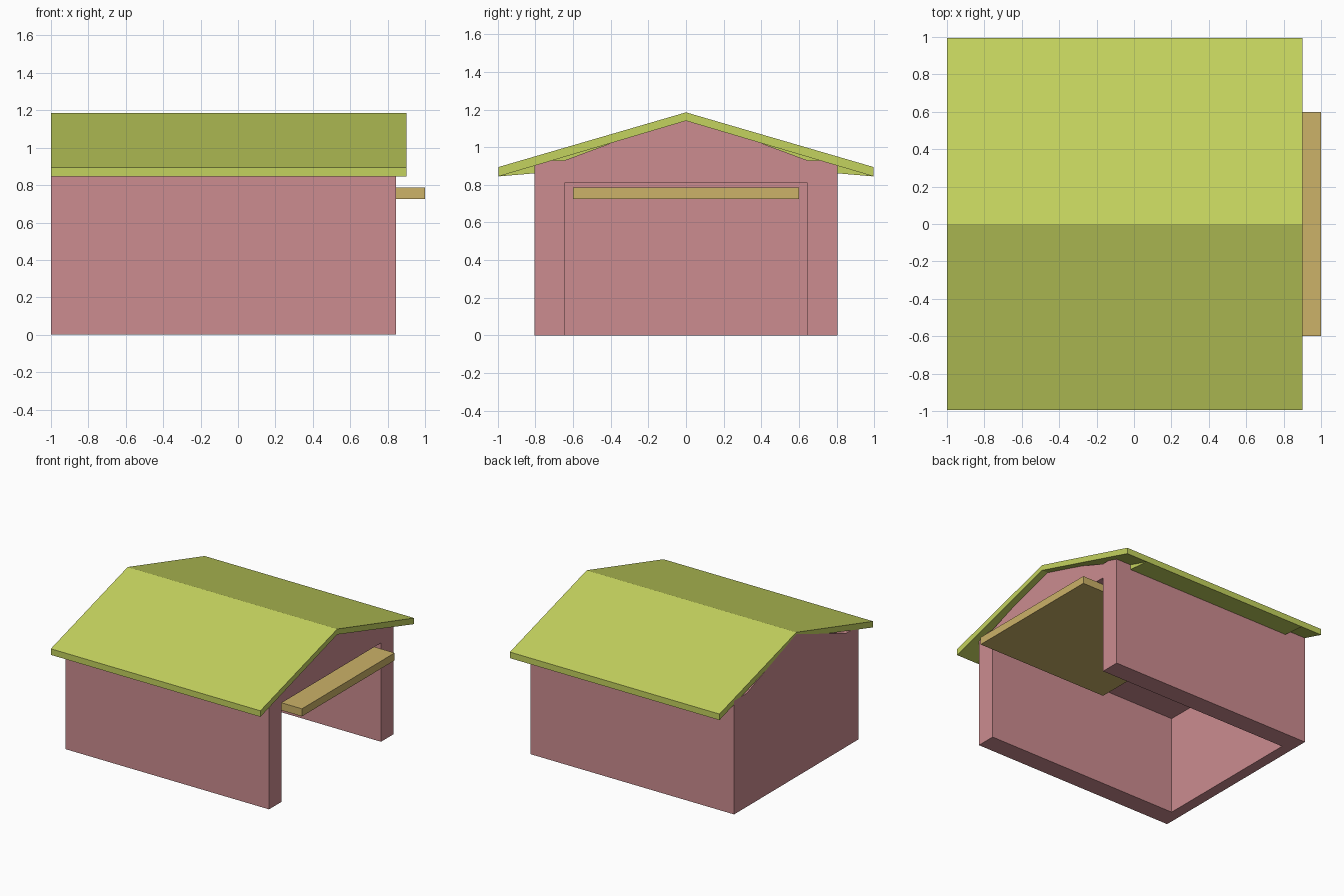
import bpy
import bmesh
from mathutils import Vector

if "Cube" in bpy.data.objects:
    bpy.data.objects.remove(bpy.data.objects["Cube"], do_unlink=True)


def material(name, srgb):
    linear = [((c / 255 + 0.055) / 1.055) ** 2.4 for c in srgb] + [1]
    mat = bpy.data.materials.new(name)
    mat.use_nodes = True
    mat.diffuse_color = linear
    mat.node_tree.nodes["Principled BSDF"].inputs["Base Color"].default_value = linear
    return mat


def prism(name, profile, x0, x1, mat):
    """Extrude a (y, z) profile along x."""
    bm = bmesh.new()
    face = bm.faces.new([bm.verts.new((x0, y, z)) for y, z in profile])
    result = bmesh.ops.extrude_face_region(bm, geom=[face])
    moved = [v for v in result["geom"] if isinstance(v, bmesh.types.BMVert)]
    bmesh.ops.translate(bm, verts=moved, vec=Vector((x1 - x0, 0, 0)))
    bmesh.ops.recalc_face_normals(bm, faces=bm.faces)
    mesh = bpy.data.meshes.new(name)
    bm.to_mesh(mesh)
    bm.free()
    mesh.materials.append(mat)
    obj = bpy.data.objects.new(name, mesh)
    bpy.context.collection.objects.link(obj)
    return obj


def rectangle(half, low, high):
    return [(-half, low), (half, low), (half, high), (-half, high)]


pink = material("pink wall", (204, 140, 144))
green = material("lime roof", (196, 210, 94))
wood = material("tan wood", (204, 178, 104))

BACK, FRONT, ROOF_FRONT = -1.0, 0.845, 0.9
WALL, OPENING, WALL_TOP, CEILING = 0.805, 0.645, 0.93, 0.81
EAVE, EAVE_LOW, EAVE_HIGH, RIDGE_LOW, RIDGE = 0.995, 0.845, 0.895, 1.14, 1.185

# Walls: an arch-shaped block, open at the doorway, with a thin rear wall
shell = [(-WALL, 0), (-WALL, WALL_TOP), (WALL, WALL_TOP), (WALL, 0),
         (OPENING, 0), (OPENING, CEILING), (-OPENING, CEILING), (-OPENING, 0)]
prism("walls", shell, -0.91, FRONT, pink)
prism("rear_wall", rectangle(WALL, 0, WALL_TOP), BACK, -0.91, pink)

# Gable above the walls, slightly narrower than the roof
prism("gable", [(-OPENING, WALL_TOP), (OPENING, WALL_TOP), (0, 1.17)], BACK, FRONT, pink)

# Pitched roof with a thin edge, and a deeper core set back from both ends
prism("roof", [(-EAVE, EAVE_LOW), (0, RIDGE_LOW), (EAVE, EAVE_LOW),
               (EAVE, EAVE_HIGH), (0, RIDGE), (-EAVE, EAVE_HIGH)],
      BACK, ROOF_FRONT, green)
prism("roof_core", [(-EAVE + 0.002, EAVE_LOW), (0, WALL_TOP), (EAVE - 0.002, EAVE_LOW),
                    (0, RIDGE_LOW + 0.01)],
      BACK + 0.19, ROOF_FRONT - 0.19, green)

# Overhead door, raised and sticking out of the doorway
prism("raised_door", rectangle(0.6, 0.725, 0.787), -0.2, 1.0, wood)
